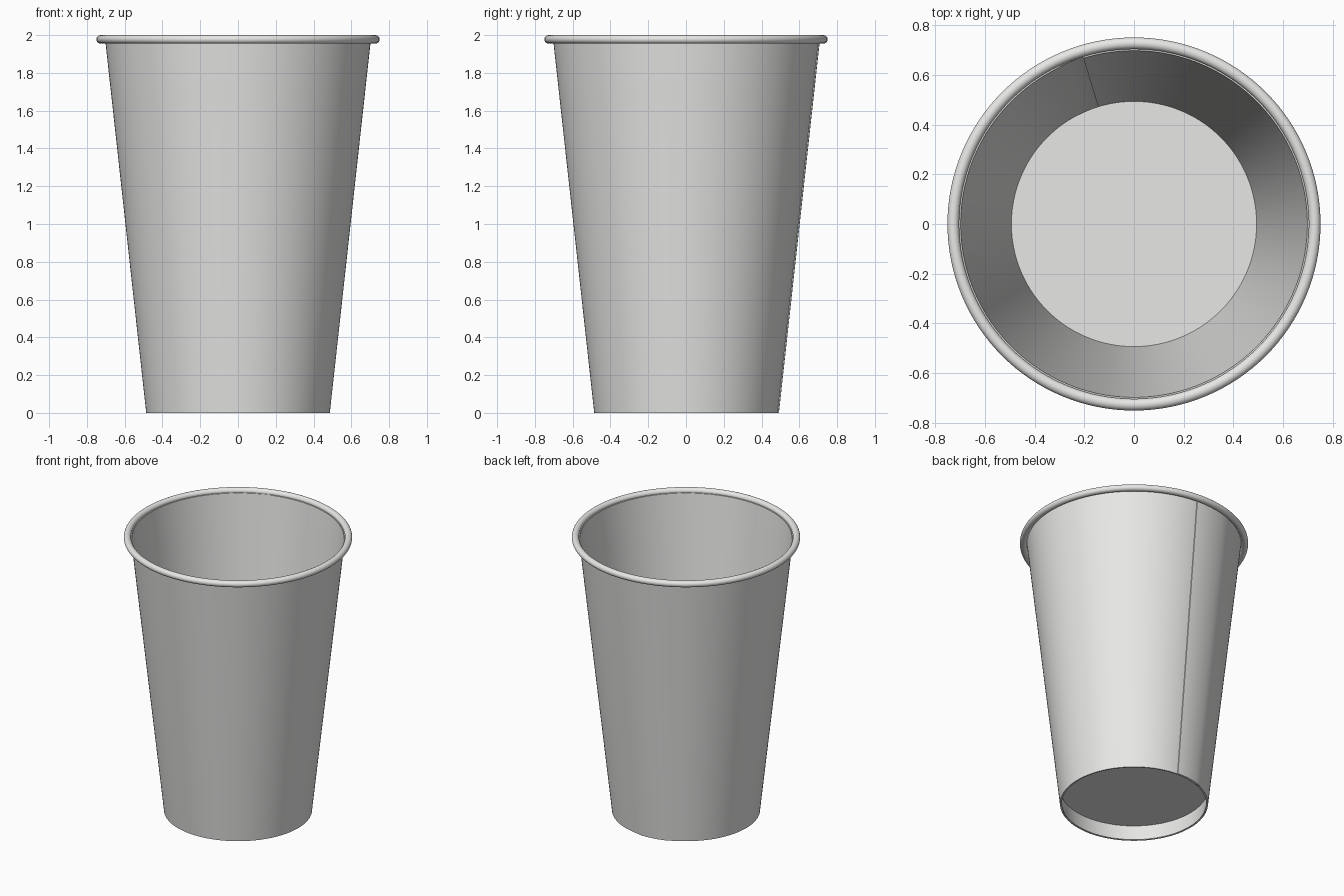
import bpy, bmesh, math

if "Cube" in bpy.data.objects:
    bpy.data.objects.remove(bpy.data.objects["Cube"])

paper = bpy.data.materials.new("warm white paper")
paper.diffuse_color = (0.8, 0.8, 0.79, 1)
paper.use_nodes = True
paper.node_tree.nodes["Principled BSDF"].inputs["Base Color"].default_value = paper.diffuse_color


def finish(name, bm, angle=35):
    bmesh.ops.recalc_face_normals(bm, faces=bm.faces)
    me = bpy.data.meshes.new(name)
    bm.to_mesh(me)
    bm.free()
    ob = bpy.data.objects.new(name, me)
    bpy.context.collection.objects.link(ob)
    me.materials.append(paper)
    bpy.ops.object.select_all(action='DESELECT')
    ob.select_set(True)
    bpy.context.view_layer.objects.active = ob
    bpy.ops.object.shade_smooth_by_angle(angle=math.radians(angle))
    return ob


def lathe(name, profile, closed, steps=128):
    """Revolve (radius, z) points about the z axis."""
    bm = bmesh.new()
    vs = [bm.verts.new((r, 0, z)) for r, z in profile]
    n = len(vs)
    es = [bm.edges.new((vs[i], vs[(i + 1) % n])) for i in range(n if closed else n - 1)]
    bmesh.ops.spin(bm, geom=vs + es, cent=(0, 0, 0), axis=(0, 0, 1),
                   angle=2 * math.pi, steps=steps)
    bmesh.ops.remove_doubles(bm, verts=bm.verts, dist=1e-5)
    return finish(name, bm)


# Wall: a sheet curled into a cone, its outer end overlapping its inner end at the back
T = 0.006
Z0, Z1, R0, R1 = 0.0, 1.972, 0.486, 0.703
A0, LAP, EASE, N = 86, 21, 12, 160
bm = bmesh.new()
rings = []
for i in range(N + 1):
    turn = (360 + LAP) * i / N
    k = min(1, max(0, 1 - (turn - LAP) / EASE))
    lift = T * k * k * (3 - 2 * k)
    a = math.radians(A0 + turn)
    rings.append([bm.verts.new(((r + lift) * math.cos(a), (r + lift) * math.sin(a), z))
                  for r, z in ((R0 - T, Z0), (R0, Z0), (R1, Z1), (R1 - T, Z1))])
for a, b in zip(rings, rings[1:]):
    for j in range(4):
        k = (j + 1) % 4
        bm.faces.new((a[j], b[j], b[k], a[k]))
bm.faces.new(rings[0])
bm.faces.new(rings[-1])
finish("cup_wall", bm)

# Rolled lip
lip = [(0.7265 + 0.0235 * math.cos(2 * math.pi * i / 20),
        1.9775 + 0.0225 * math.sin(2 * math.pi * i / 20)) for i in range(20)]
lathe("rolled_lip", lip, True)

# Recessed floor with a skirt folded down inside the wall
lathe("recessed_floor", [(0, 0.12), (0.493, 0.12), (0.481, 0.002),
                         (0.474, 0.002), (0.485, 0.112), (0, 0.112)], False)
